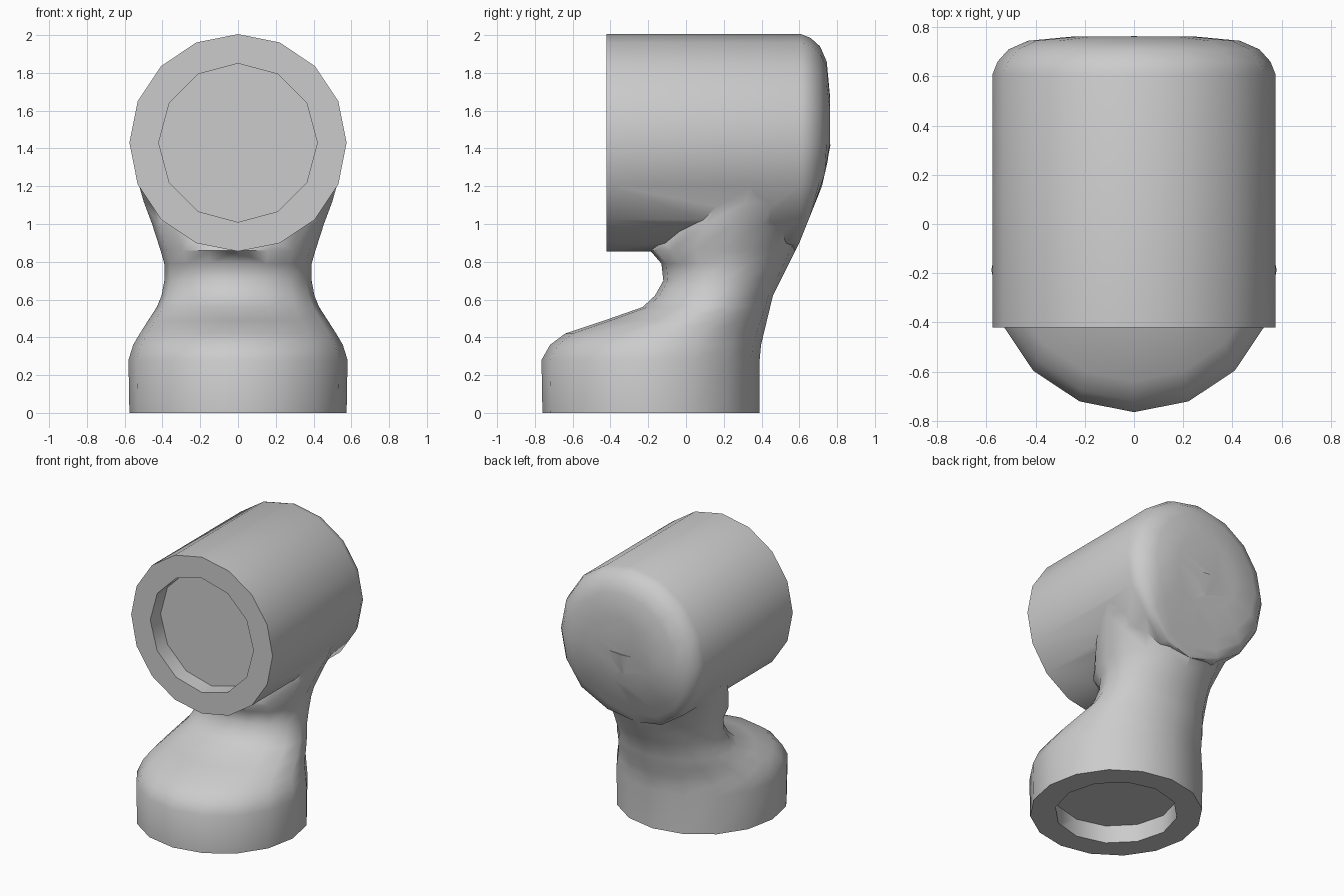
import bpy, bmesh, math

if "Cube" in bpy.data.objects:
    bpy.data.objects.remove(bpy.data.objects["Cube"], do_unlink=True)

grey = bpy.data.materials.new("plain grey")
grey.use_nodes = True
grey.diffuse_color = (0.6, 0.6, 0.6, 1)
grey.node_tree.nodes["Principled BSDF"].inputs["Base Color"].default_value = (0.6, 0.6, 0.6, 1)

SIDES = 16
HEAD_Z, HEAD_R = 1.43, 0.575
BASE_Y = -0.185


def loft(name, rings):
    """Skin a stack of equal point rings and cap both ends."""
    bm = bmesh.new()
    loops = [[bm.verts.new(p) for p in ring] for ring in rings]
    for a, b in zip(loops, loops[1:]):
        n = len(a)
        for i in range(n):
            j = (i + 1) % n
            bm.faces.new((a[i], a[j], b[j], b[i]))
    bm.faces.new(loops[0])
    bm.faces.new(loops[-1])
    bmesh.ops.recalc_face_normals(bm, faces=bm.faces)
    mesh = bpy.data.meshes.new(name)
    bm.to_mesh(mesh)
    bm.free()
    obj = bpy.data.objects.new(name, mesh)
    bpy.context.collection.objects.link(obj)
    mesh.materials.append(grey)
    return obj


def flat_ring(z, front, back, half, n=SIDES):
    """Horizontal ellipse between a front and a back y."""
    mid, ry = (front + back) / 2, (back - front) / 2
    angles = [2 * math.pi * i / n for i in range(n)]
    return [(half * math.cos(a), mid + ry * math.sin(a), z) for a in angles]


# Outline of the back, as (z, y)
BACK = [(0.33, 0.39), (0.62, 0.46), (0.9, 0.60), (1.2, 0.72), (1.4, 0.765), (2.1, 0.765)]


def back_y(z):
    for (z0, y0), (z1, y1) in zip(BACK, BACK[1:]):
        if z <= z1:
            return y0 + (y1 - y0) * max(0, (z - z0) / (z1 - z0))
    return BACK[-1][1]


def upright_ring(y, r, n=SIDES):
    """Circle around the head axis, held inside the back outline."""
    ring = []
    for i in range(n):
        a = 2 * math.pi * i / n
        z = HEAD_Z + r * math.sin(a)
        ring.append((r * math.cos(a), min(y, back_y(z)), z))
    return ring


def combine(target, tool, operation):
    mod = target.modifiers.new(operation, 'BOOLEAN')
    mod.object, mod.operation, mod.solver = tool, operation, 'EXACT'
    bpy.context.view_layer.objects.active = target
    bpy.ops.object.modifier_apply(modifier=mod.name)
    bpy.data.objects.remove(tool, do_unlink=True)


# Foot and neck: z, front y, half width
column = [(0, -0.76, 0.575), (0.28, -0.765, 0.58), (0.36, -0.72, 0.555),
          (0.42, -0.64, 0.52), (0.49, -0.43, 0.475), (0.56, -0.23, 0.43),
          (0.62, -0.165, 0.405), (0.70, -0.12, 0.39), (0.79, -0.13, 0.39),
          (0.86, -0.19, 0.41), (1.0, -0.13, 0.455), (1.12, -0.05, 0.50),
          (1.28, 0.0, 0.545), (1.42, 0.05, 0.56)]
body = loft("pipe_elbow", [flat_ring(z, f, back_y(z), h) for z, f, h in column])

# Round head with a softened back end
head = loft("head", [upright_ring(y, r) for y, r in (
    (-0.42, HEAD_R), (0.61, HEAD_R), (0.66, 0.555), (0.71, 0.51), (0.745, 0.43), (0.762, 0.25))])
combine(body, head, 'UNION')

# Shallow round sockets in the front and the underside
front_cut = loft("front_socket_cutter", [upright_ring(y, 0.42, 12) for y in (-0.6, -0.30)])
combine(body, front_cut, 'DIFFERENCE')
under_cut = loft("under_socket_cutter", [
    flat_ring(z, BASE_Y - 0.41, BASE_Y + 0.41, 0.41, 12) for z in (-0.2, 0.13)])
combine(body, under_cut, 'DIFFERENCE')

# Smooth shading with crisp rims
bpy.ops.object.select_all(action='DESELECT')
body.select_set(True)
bpy.context.view_layer.objects.active = body
bpy.ops.object.shade_smooth_by_angle(angle=math.radians(50))
